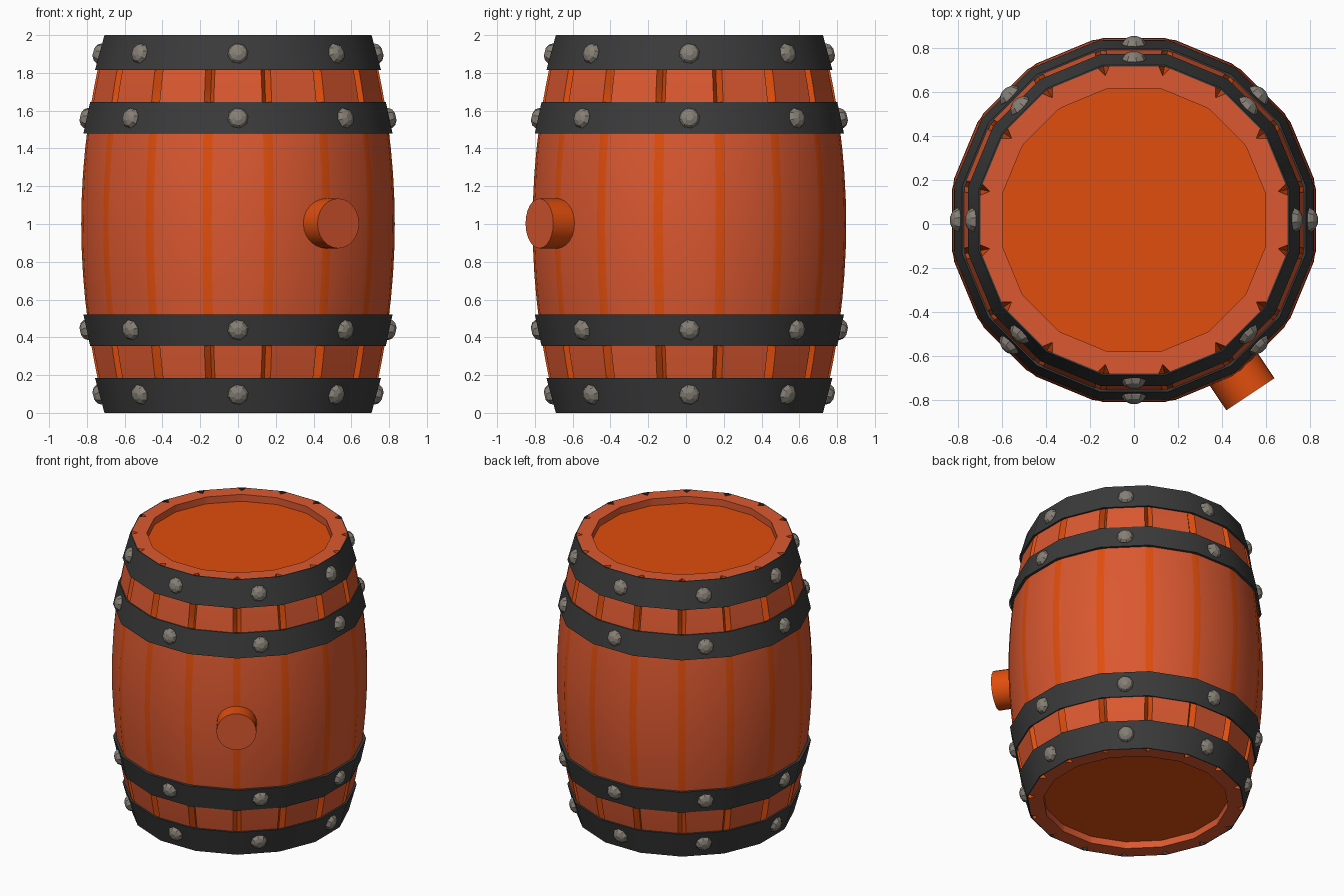
import bpy, bmesh, math
from mathutils import Vector, Matrix

if "Cube" in bpy.data.objects:
    bpy.data.objects.remove(bpy.data.objects["Cube"])

N = 16                      # staves
HALF = math.pi / N
CX, CY = 0.0, 0.018         # barrel axis


def material(name, rgb):
    m = bpy.data.materials.new(name)
    m.diffuse_color = (*rgb, 1)
    m.use_nodes = True
    m.node_tree.nodes["Principled BSDF"].inputs["Base Color"].default_value = m.diffuse_color
    return m


WOOD = material("stave wood", (0.71, 0.098, 0.03))
ORANGE = material("bright orange wood", (0.75, 0.075, 0.004))
IRON = material("dark iron", (0.043, 0.043, 0.043))
RIVET = material("rivet grey", (0.24, 0.215, 0.18))


def finish(name, bm, mats, smooth=True):
    bmesh.ops.recalc_face_normals(bm, faces=bm.faces)
    me = bpy.data.meshes.new(name)
    bm.to_mesh(me)
    bm.free()
    ob = bpy.data.objects.new(name, me)
    bpy.context.collection.objects.link(ob)
    for m in mats:
        me.materials.append(m)
    if smooth:
        bpy.ops.object.select_all(action='DESELECT')
        ob.select_set(True)
        bpy.context.view_layer.objects.active = ob
        bpy.ops.object.shade_smooth_by_angle(angle=math.radians(30))
    return ob


def radius(z):
    return 0.83 - 0.13 * (z - 1) ** 2


def stave_ring(bm, a, z, w, depth):
    """Flat staves at apothem a, with a groove of half width w at each corner."""
    t = a * math.tan(HALF) - w
    r, half = math.hypot(a, t), math.atan2(t, a)
    mid = r * math.cos(HALF - half) - depth
    pts = []
    for k in range(N):
        c = HALF + k * 2 * HALF
        for ang, rad in ((c - HALF + half, r), (c, mid), (c + HALF - half, r)):
            pts.append(bm.verts.new((CX + rad * math.cos(ang), CY + rad * math.sin(ang), z)))
    return pts


# Barrel body: lid recess, rim, bulged staves with grooves, rim, lid recess
bm = bmesh.new()
zs = [0, 0.09, 0.18, 0.27, 0.37, 0.47, 0.6, 0.73, 0.87, 1]
zs += [2 - z for z in reversed(zs[:-1])]
rings = [stave_ring(bm, 0.60, 0.05, 0.008, 0), stave_ring(bm, 0.60, 0, 0.008, 0)]
for z in zs:
    rings.append(stave_ring(bm, radius(z), z, 0.026, 0.038 if abs(z - 1) > 0.6 else 0.002))
rings += [stave_ring(bm, 0.60, 2, 0.008, 0), stave_ring(bm, 0.60, 1.95, 0.008, 0)]
for i in range(len(rings) - 1):
    lo, hi = rings[i], rings[i + 1]
    for j in range(3 * N):
        k = (j + 1) % (3 * N)
        f = bm.faces.new((lo[j], lo[k], hi[k], hi[j]))
        outer = 2 <= i < len(rings) - 3
        f.material_index = 1 if outer and j % 3 != 2 else 0
for loop in (rings[0], rings[-1]):
    bm.faces.new(loop).material_index = 1
finish("barrel_body", bm, [WOOD, ORANGE])


# Iron hoops: z and outer/inner apothem at both edges (end side first)
def hoop(name, z0, z1, o0, o1, i0, i1):
    bm = bmesh.new()
    loops = []
    for a, z in ((o0, z0), (o1, z1), (i1, z1), (i0, z0)):
        r = a / math.cos(HALF)
        loops.append([bm.verts.new((CX + r * math.cos(HALF * (2 * k + 1)),
                                    CY + r * math.sin(HALF * (2 * k + 1)), z)) for k in range(N)])
    for i in range(4):
        a, b = loops[i], loops[(i + 1) % 4]
        for k in range(N):
            n = (k + 1) % N
            bm.faces.new((a[k], a[n], b[n], b[k]))
    finish(name, bm, [IRON])


# Faceted dome rivets, eight per hoop
def rivets(name, z, a, tilt):
    bm = bmesh.new()
    for k in range(8):
        ang = k * math.pi / 4
        M = (Matrix.Translation((CX, CY, 0)) @ Matrix.Rotation(ang, 4, 'Z')
             @ Matrix.Translation((a, 0, z)) @ Matrix.Rotation(math.pi / 2 - tilt, 4, 'Y'))
        prev = None
        for r, h in ((0.055, -0.01), (0.055, 0.006), (0.044, 0.024), (0.02, 0.036)):
            ring = [bm.verts.new(M @ Vector((r * math.cos(q * math.pi / 4 + 0.2),
                                             r * math.sin(q * math.pi / 4 + 0.2), h))) for q in range(8)]
            if prev:
                for q in range(8):
                    n = (q + 1) % 8
                    bm.faces.new((prev[q], prev[n], ring[n], ring[q]))
            else:
                bm.faces.new(ring)
            prev = ring
        bm.faces.new(prev)
    finish(name, bm, [RIVET], smooth=False)


for side in ("lower", "upper"):
    up = side == "upper"
    fz = (lambda z: 2 - z) if up else (lambda z: z)
    s = 1 if up else -1
    hoop(side + "_end_hoop", fz(0), fz(0.185), 0.707, 0.757, 0.70, 0.74)
    hoop(side + "_inner_hoop", fz(0.355), fz(0.52), 0.783, 0.818, 0.77, 0.795)
    rivets(side + "_end_rivets", fz(0.098), 0.731, s * 0.25)
    rivets(side + "_inner_rivets", fz(0.44), 0.80, s * 0.2)

# Bung: short round plug pointing outwards, front right
bm = bmesh.new()
bmesh.ops.create_cone(bm, cap_ends=True, segments=24, radius1=0.132, radius2=0.132, depth=0.25)
bm.normal_update()
for f in bm.faces:
    f.material_index = 0 if abs(f.normal.z) > 0.9 else 1
d = Vector((math.cos(math.radians(-56.25)), math.sin(math.radians(-56.25)), 0))
M = Matrix.Translation(Vector((CX, CY, 1.003)) + d * (0.955 - 0.125)) @ d.to_track_quat('Z', 'Y').to_matrix().to_4x4()
bmesh.ops.transform(bm, matrix=M, verts=bm.verts)
finish("bung", bm, [WOOD, ORANGE])
